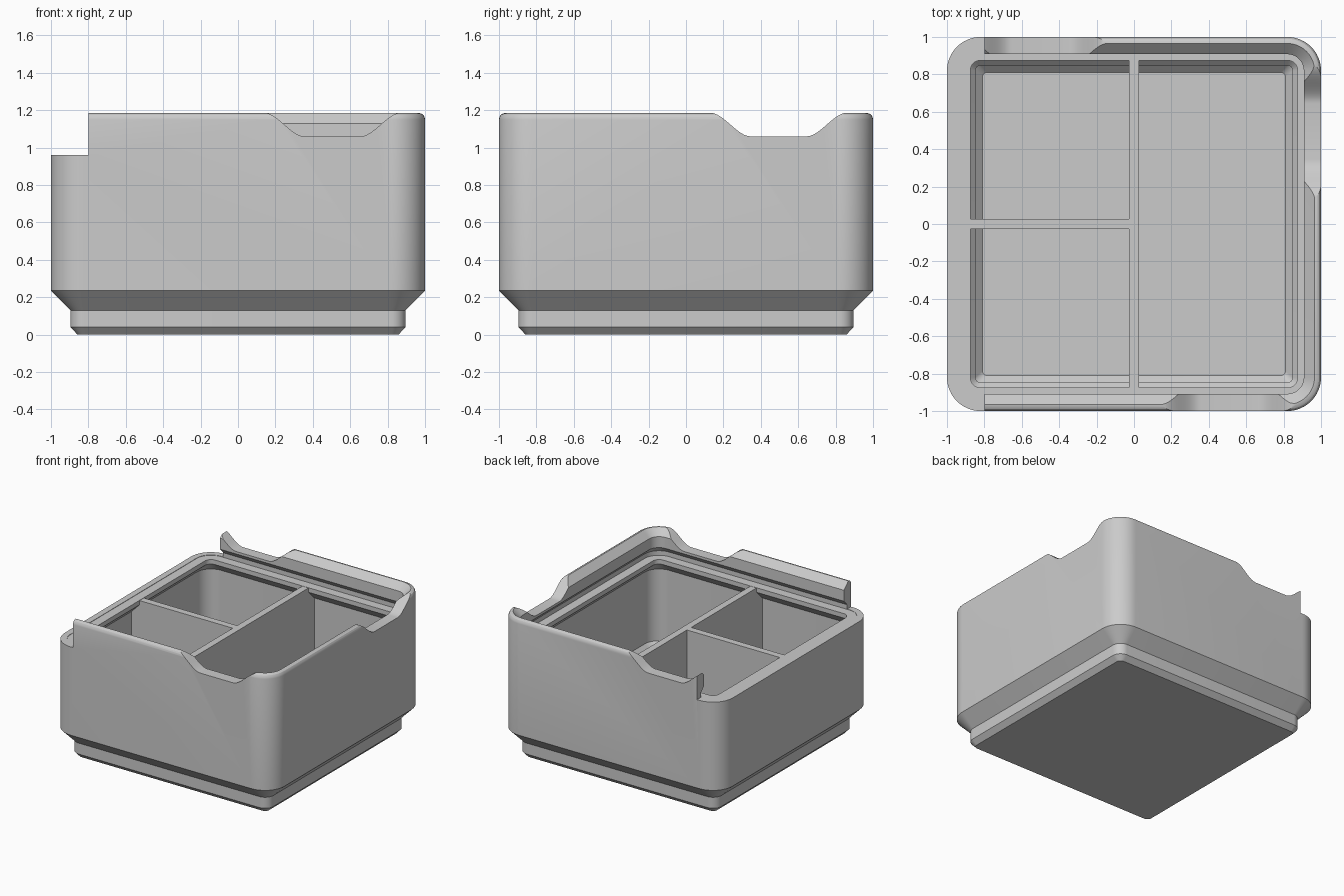
import bpy, bmesh, math

if "Cube" in bpy.data.objects:
    bpy.data.objects.remove(bpy.data.objects["Cube"])

GREY = (0.6, 0.6, 0.6, 1.0)
grey = bpy.data.materials.new("plain grey")
grey.use_nodes = True
grey.diffuse_color = GREY
grey.node_tree.nodes["Principled BSDF"].inputs["Base Color"].default_value = GREY

CORNER = 0.82      # shared centre of every corner arc
RIM = 0.96         # height of the open end of the box
LEDGE = 0.957      # seat for a sliding lid
TOP = 1.185
WALL = 0.95        # inner face of the thin wall


def finish(name, bm):
    bmesh.ops.recalc_face_normals(bm, faces=bm.faces)
    mesh = bpy.data.meshes.new(name)
    bm.to_mesh(mesh)
    bm.free()
    mesh.materials.append(grey)
    obj = bpy.data.objects.new(name, mesh)
    bpy.context.collection.objects.link(obj)
    return obj


def ring(bm, half, z, steps=12):
    """Rounded square loop."""
    radius = max(0.025, half - CORNER)
    centre = half - radius
    verts = []
    for quarter, (sx, sy) in enumerate([(1, 1), (-1, 1), (-1, -1), (1, -1)]):
        for i in range(steps + 1):
            a = math.pi / 2 * (quarter + i / steps)
            verts.append(bm.verts.new((sx * centre + radius * math.cos(a),
                                       sy * centre + radius * math.sin(a), z)))
    return verts


def loft(name, profile):
    bm = bmesh.new()
    rings = [ring(bm, h, z) for h, z in profile]
    for a, b in zip(rings, rings[1:]):
        for i in range(len(a)):
            j = (i + 1) % len(a)
            bm.faces.new((a[i], a[j], b[j], b[i]))
    bm.faces.new(rings[0])
    bm.faces.new(rings[-1])
    return finish(name, bm)


def prism(name, outline, start, end, along_x):
    """Extrude an outline of (across, z) along x or along y."""
    bm = bmesh.new()
    place = (lambda u, d, z: (d, u, z)) if along_x else (lambda u, d, z: (u, d, z))
    a = [bm.verts.new(place(u, start, z)) for u, z in outline]
    b = [bm.verts.new(place(u, end, z)) for u, z in outline]
    bm.faces.new(a)
    bm.faces.new(b)
    for i in range(len(a)):
        j = (i + 1) % len(a)
        bm.faces.new((a[i], a[j], b[j], b[i]))
    return finish(name, bm)


def cut(obj, cutter):
    cutter.hide_render = True
    mod = obj.modifiers.new("cut", "BOOLEAN")
    mod.operation = "DIFFERENCE"
    mod.solver = "EXACT"
    mod.object = cutter
    bpy.context.view_layer.objects.active = obj
    bpy.ops.object.modifier_apply(modifier=mod.name)
    bpy.data.objects.remove(cutter)


# Box shell: stepped foot, outer wall, rounded lip, lid groove, hollow inside
box = loft("box_shell", [
    (0.858, 0), (0.896, 0.04), (0.896, 0.13), (1, 0.235),
    (1, 1.15), (0.997, 1.164), (0.99, 1.176), (0.978, 1.183), (0.965, TOP),
    (0.908, 1.13), (0.908, 1.04),
    (WALL, 0.995), (WALL, LEDGE),
    (0.875, LEDGE), (0.875, 0.92), (WALL, 0.845),
    (WALL, 0.255), (0.848, 0.15), (0.848, 0.088), (0.81, 0.05)])

# Open end where the lid slides in
cut(box, prism("end_cutter", [(-1.2, RIM), (1.2, RIM), (1.2, 1.4), (-1.2, 1.4)],
               -1.2, -0.8, True))


# Finger notches with S-shaped flanks
def notch_outline(centre, flat=0.15, wide=0.365, floor=1.06, steps=12):
    flank = []
    for i in range(steps + 1):
        t = i / steps
        flank.append((flat + (wide - flat) * t,
                      floor + (TOP + 0.001 - floor) * t * t * (3 - 2 * t)))
    flank.append((wide, 1.4))
    left = [(centre - u, z) for u, z in reversed(flank)]
    return left + [(centre + u, z) for u, z in flank]


for centre, start, end, along_x in [(0.505, -1.2, -0.85, False),
                                    (-0.505, 0.85, 1.2, False),
                                    (0.495, 0.85, 1.2, True)]:
    cut(box, prism("notch_cutter", notch_outline(centre), start, end, along_x))

# Dividers, shaped to follow the hollow foot
side = [(0.83, 0.04), (0.87, 0.1), (0.87, 0.15), (0.965, 0.25),
        (0.965, 0.955)]
mirrored = [(-u, z) for u, z in reversed(side)]
long_divider = prism("long_divider", side + mirrored, -0.028, 0.028, True)
short_divider = prism("short_divider", [(0, 0.04), (0, 0.955)] + mirrored,
                      -0.028, 0.028, False)

# Smooth the rounded corners, keep the creases
bpy.ops.object.select_all(action="DESELECT")
for obj in (box, long_divider, short_divider):
    obj.select_set(True)
bpy.context.view_layer.objects.active = box
bpy.ops.object.shade_smooth_by_angle(angle=math.radians(25))
